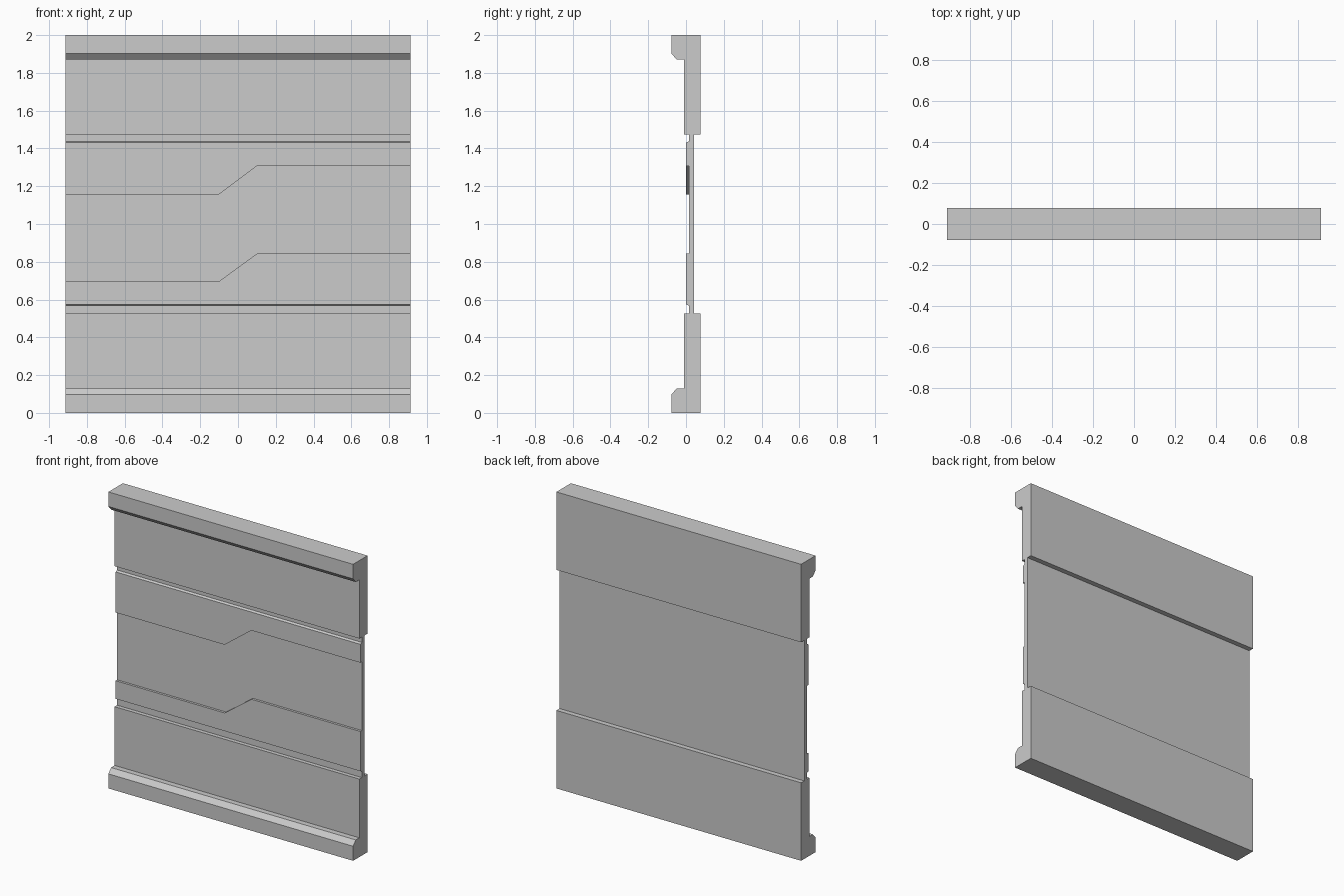
import bpy, bmesh

if "Cube" in bpy.data.objects:
    bpy.data.objects.remove(bpy.data.objects["Cube"])

W = 0.913  # half width


def loft(name, loop_a, loop_b, cap_b=True):
    """Solid between two matching outlines."""
    bm = bmesh.new()
    a = [bm.verts.new(p) for p in loop_a]
    b = [bm.verts.new(p) for p in loop_b]
    bm.faces.new(a)
    if cap_b:
        bm.faces.new(b)
    n = len(a)
    for i in range(n):
        j = (i + 1) % n
        bm.faces.new((a[i], a[j], b[j], b[i]))
    bmesh.ops.recalc_face_normals(bm, faces=bm.faces)
    mesh = bpy.data.meshes.new(name)
    bm.to_mesh(mesh)
    bm.free()
    obj = bpy.data.objects.new(name, mesh)
    bpy.context.collection.objects.link(obj)
    return obj


# wall body: side profile (y, z), lower half mirrored about z = 1
front = [(-0.077, 0), (-0.077, 0.098), (-0.049, 0.13), (-0.011, 0.13),
         (-0.011, 0.526), (0.016, 0.526)]
back = [(0.043, 0.526), (0.077, 0.526), (0.077, 0)]


def flip(pts):
    return [(y, 2 - z) for y, z in reversed(pts)]


profile = front + flip(front) + flip(back) + back
loft("wall_body", [(-W, y, z) for y, z in profile],
     [(W, y, z) for y, z in profile])


# raised strips with one stepped edge and one chamfered straight edge
def strip(name, straight_z, low, high, chamfer):
    step = [(-W, low), (-0.1, low), (0.1, high), (W, high)]

    def outline(y, z):
        return [(x, y, s) for x, s in step] + [(W, y, z), (-W, y, z)]
    loft(name, outline(0.0, straight_z + chamfer),
         outline(0.016, straight_z), cap_b=False)


strip("upper_strip", 1.438, 1.157, 1.307, -0.007)
strip("lower_strip", 0.568, 0.697, 0.843, 0.007)
